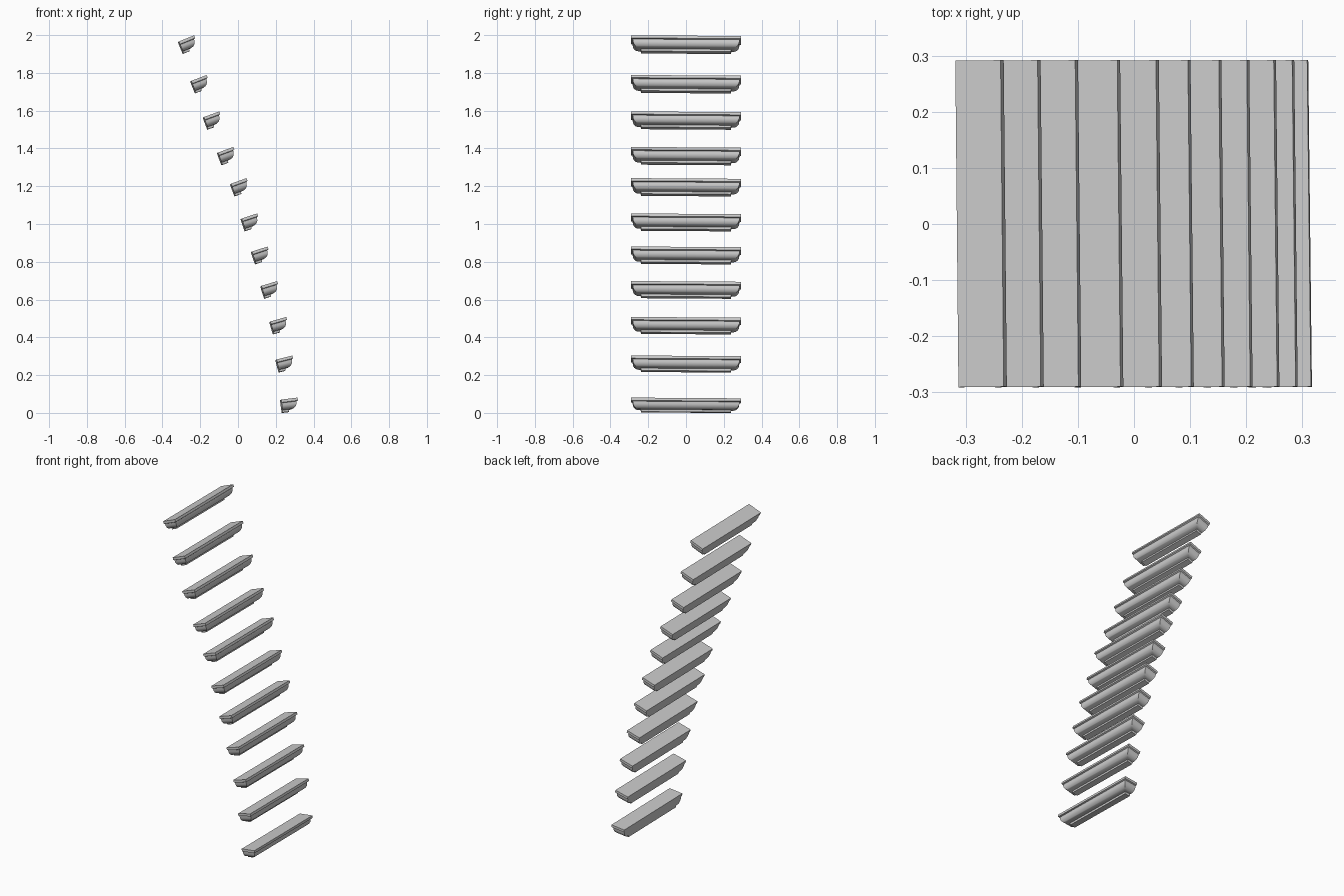
import bpy, bmesh, math
from mathutils import Euler

if "Cube" in bpy.data.objects:
    bpy.data.objects.remove(bpy.data.objects["Cube"])

DEPTH, HALF = 0.087, 0.291        # top slab depth and half length

stone = bpy.data.materials.new("light_grey_plaster")
stone.diffuse_color = (0.6, 0.6, 0.6, 1)
stone.use_nodes = True
stone.node_tree.nodes["Principled BSDF"].inputs["Base Color"].default_value = stone.diffuse_color

# moulding profile: (inset from outer edge, height below the top)
profile = [(0, 0), (0, -0.015), (0.008, -0.018), (0.009, -0.024)]
for k in range(1, 9):             # convex quarter round
    a = math.radians(90 * k / 8)
    profile.append((0.009 + 0.032 * (1 - math.cos(a)), -0.024 - 0.032 * math.sin(a)))
profile += [(0.051, -0.056), (0.053, -0.068)]


def build_ledge_mesh():
    """Moulding with mitred returns and a flat back; origin on the top front edge."""
    bm = bmesh.new()
    rings = []
    for i, z in profile:
        h = HALF - i
        pts = [(-DEPTH, -h), (-i, -h), (-i, h), (-DEPTH, h)]
        rings.append([bm.verts.new((x, y, z)) for x, y in pts])
    bm.faces.new(rings[0])
    bm.faces.new(rings[-1][::-1])
    for top, low in zip(rings, rings[1:]):
        for j in range(3):
            bm.faces.new((top[j], low[j], low[j + 1], top[j + 1]))
    # flat back
    bm.faces.new([r[3] for r in rings] + [r[0] for r in reversed(rings)])
    bmesh.ops.recalc_face_normals(bm, faces=bm.faces[:])
    mesh = bpy.data.meshes.new("ledge")
    bm.to_mesh(mesh)
    bm.free()
    mesh.materials.append(stone)
    return mesh


# front edge position (x, z) and tilt in degrees of each ledge, bottom to top
ledges = [(0.312, 0.079, 7), (0.285, 0.302, 14), (0.252, 0.506, 16),
          (0.204, 0.696, 17), (0.154, 0.879, 18), (0.099, 1.054, 18),
          (0.042, 1.241, 20), (-0.027, 1.406, 20), (-0.102, 1.594, 20),
          (-0.169, 1.787, 21), (-0.235, 1.997, 22)]

mesh = build_ledge_mesh()
for n, (x, z, tilt) in enumerate(ledges):
    ob = bpy.data.objects.new(f"moulded_ledge_{n + 1}", mesh)
    bpy.context.collection.objects.link(ob)
    ob.location = (x, 0.001, z)
    ob.rotation_euler = Euler((math.radians(-0.4), math.radians(-tilt), math.radians(0.7)))
    ob.select_set(True)
    bpy.context.view_layer.objects.active = ob
bpy.ops.object.shade_smooth_by_angle(angle=math.radians(35))
